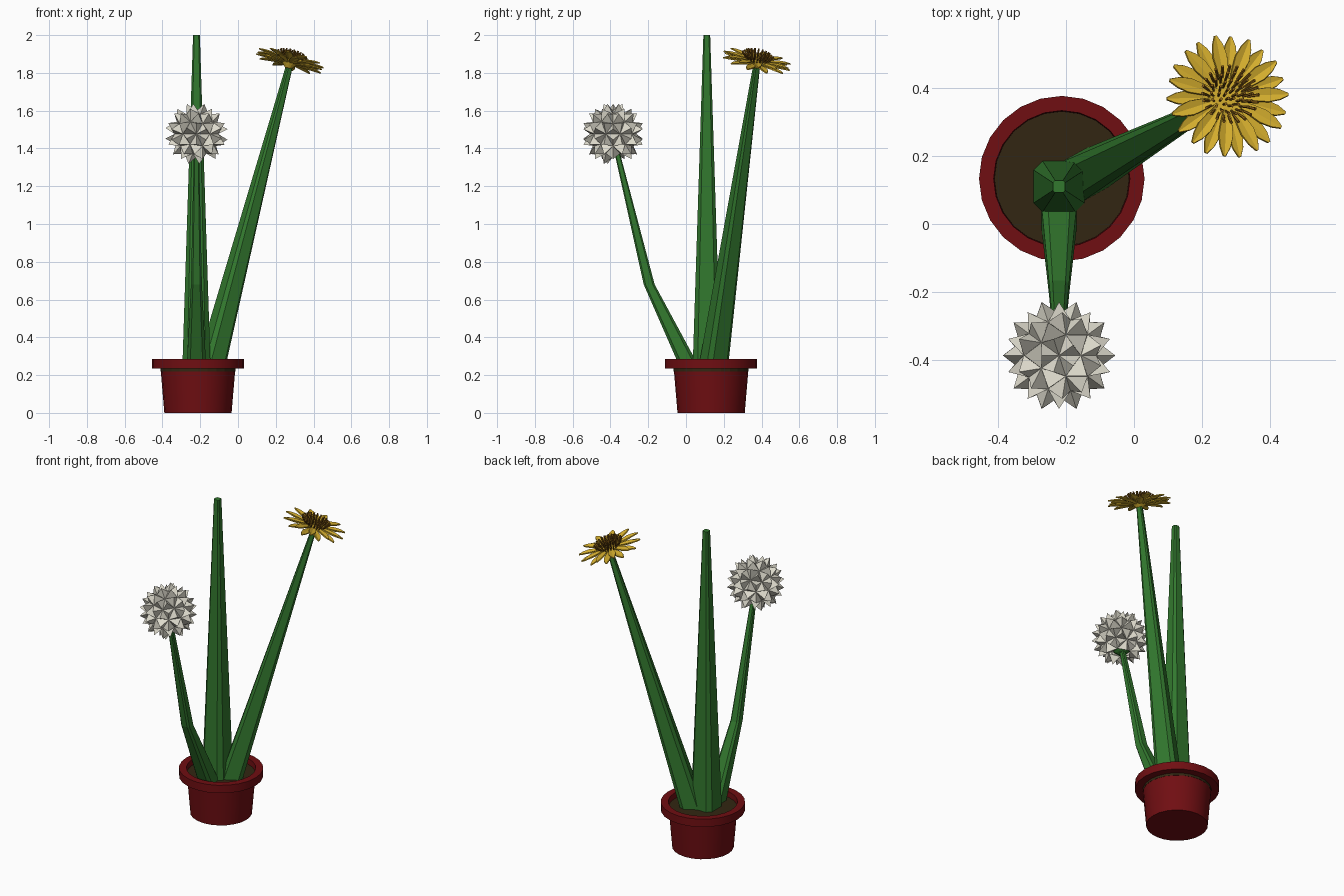
import bpy, bmesh, math
from mathutils import Vector, Matrix

if "Cube" in bpy.data.objects:
    bpy.data.objects.remove(bpy.data.objects["Cube"], do_unlink=True)


def material(name, *rgb):
    lin = [(c / 255 / 12.92) if c < 11 else ((c / 255 + 0.055) / 1.055) ** 2.4 for c in rgb]
    m = bpy.data.materials.new(name)
    m.use_nodes = True
    m.diffuse_color = (*lin, 1)
    m.node_tree.nodes["Principled BSDF"].inputs["Base Color"].default_value = (*lin, 1)
    return m


RED = material("dark red clay", 112, 14, 18)
SOIL = material("brown soil", 50, 38, 18)
GREEN = material("leaf green", 50, 120, 46)
YELLOW = material("petal yellow", 214, 175, 46)
BROWN = material("stamen brown", 140, 96, 24)
WHITE = material("bloom white", 222, 219, 205)


def finish(name, bm, mat, smooth=False):
    bmesh.ops.recalc_face_normals(bm, faces=bm.faces)
    mesh = bpy.data.meshes.new(name)
    bm.to_mesh(mesh)
    bm.free()
    mesh.materials.append(mat)
    ob = bpy.data.objects.new(name, mesh)
    bpy.context.collection.objects.link(ob)
    if smooth:
        bpy.ops.object.select_all(action='DESELECT')
        bpy.context.view_layer.objects.active = ob
        ob.select_set(True)
        bpy.ops.object.shade_smooth_by_angle(angle=math.radians(30))
    return ob


def loft(bm, rings, cap=True):
    """Skin a list of equal closed rings of points."""
    rows = [[bm.verts.new(p) for p in ring] for ring in rings]
    n = len(rows[0])
    for a, b in zip(rows, rows[1:]):
        for i in range(n):
            j = (i + 1) % n
            bm.faces.new((a[i], a[j], b[j], b[i]))
    if cap:
        bm.faces.new(rows[0])
        bm.faces.new(rows[-1])


def circle(x, y, z, r, n):
    return [(x + r * math.cos(math.tau * i / n), y + r * math.sin(math.tau * i / n), z)
            for i in range(n)]


# Pot with an overhanging rim, and the soil inside it
PX, PY = -0.212, 0.133
bm = bmesh.new()
pot_profile = [(0.178, 0), (0.198, 0.235), (0.243, 0.235), (0.243, 0.285),
               (0.2, 0.285), (0.198, 0.235)]
loft(bm, [circle(PX, PY, z, r, 24) for r, z in pot_profile])
finish("pot", bm, RED, smooth=True)

bm = bmesh.new()
loft(bm, [circle(PX, PY, z, 0.198, 24) for z in (0.22, 0.25)])
finish("soil", bm, SOIL)


# Stems: tapering square tubes with cut corners
def stem(name, path, turn=0):
    corner = [(1, 0.65), (0.65, 1)]
    outline = [Matrix.Rotation(math.pi / 2 * k + turn, 2) @ Vector(c)
               for k in range(4) for c in corner]
    bm = bmesh.new()
    loft(bm, [[(x + r * p.x, y + r * p.y, z) for p in outline] for x, y, z, r in path])
    finish(name, bm, GREEN)


stem("straight_stem", [(-0.22, 0.11, 0.23, 0.075), (-0.22, 0.11, 2, 0.018)])
stem("yellow_flower_stem", [(-0.148, 0.143, 0.23, 0.066), (0.278, 0.377, 1.86, 0.015)],
     turn=math.radians(29))
stem("white_flower_stem", [(-0.22, 0.025, 0.23, 0.052), (-0.22, -0.195, 0.68, 0.029),
                           (-0.22, -0.365, 1.38, 0.014)])

# White flower: ball of pointed pyramids, open where the stem enters
BALL = Vector((-0.22, -0.386, 1.477))
down = Vector((0, 0.2, -1)).normalized()
bm = bmesh.new()
bmesh.ops.create_icosphere(bm, subdivisions=2, radius=0.122)
opening = [f for f in bm.faces if f.calc_center_median().normalized().dot(down) > 0.93]
bmesh.ops.delete(bm, geom=opening, context='FACES')
tips = bmesh.ops.poke(bm, faces=bm.faces[:])["verts"]
for v in tips:
    v.co = v.co.normalized() * 0.167
bmesh.ops.translate(bm, verts=bm.verts, vec=BALL)
finish("white_bloom", bm, WHITE)

bm = bmesh.new()
bmesh.ops.create_icosphere(bm, subdivisions=2, radius=0.06,
                           matrix=Matrix.Translation(BALL + down * 0.055))
finish("white_bloom_cup", bm, GREEN)

# Yellow flower: everything is made upright and then tilted with its stem
tilt = Vector((0, 0, 1)).rotation_difference(Vector((0.26, 0.21, 1))).to_matrix().to_4x4()
PLACE = Matrix.Translation((0.273, 0.373, 1.857)) @ tilt


def petal_ring(name, count, start, base_z, rise):
    bm = bmesh.new()
    shape = [(0.02, 0.007), (0.08, 0.017), (0.12, 0.022), (0.155, 0.016), (0.182, 0.004)]
    for k in range(count):
        spin = Matrix.Rotation(start + math.tau * k / count, 4, 'Z')
        rows = []
        for r, w in shape:
            z = base_z + rise * r
            rows.append([bm.verts.new(spin @ Vector((r, s * w, z + abs(s) * w * 0.3)))
                         for s in (-1, 0, 1)])
        for a, b in zip(rows, rows[1:]):
            for i in (0, 1):
                bm.faces.new((a[i], b[i], b[i + 1], a[i + 1]))
    ob = finish(name, bm, YELLOW)
    ob.matrix_world = PLACE
    mod = ob.modifiers.new("thickness", 'SOLIDIFY')
    mod.thickness = 0.006
    mod.offset = 0


petal_ring("upper_petals", 11, 0.05, 0.004, 0.07)
petal_ring("lower_petals", 11, 0.05 + math.pi / 11, -0.008, 0.02)

# Base under the petals and the disc that holds the stamens
bm = bmesh.new()
loft(bm, [circle(0, 0, z, r, 12) for z, r in ((-0.035, 0.016), (-0.008, 0.04), (0.012, 0.055))])
finish("yellow_bloom_base", bm, YELLOW).matrix_world = PLACE

# Stamens: rings of thin rods that lean outwards
bm = bmesh.new()
for count, r, lean, height in ((6, 0.012, 0.1, 0.042), (12, 0.028, 0.2, 0.052),
                               (18, 0.044, 0.35, 0.054), (24, 0.056, 0.7, 0.046)):
    for k in range(count):
        place = (Matrix.Rotation(math.tau * k / count, 4, 'Z') @ Matrix.Translation((r, 0, 0.008))
                 @ Matrix.Rotation(lean, 4, 'Y') @ Matrix.Translation((0, 0, height / 2)))
        bmesh.ops.create_cone(bm, cap_ends=True, segments=5, radius1=0.003, radius2=0.005,
                              depth=height, matrix=place)
finish("stamens", bm, BROWN).matrix_world = PLACE
